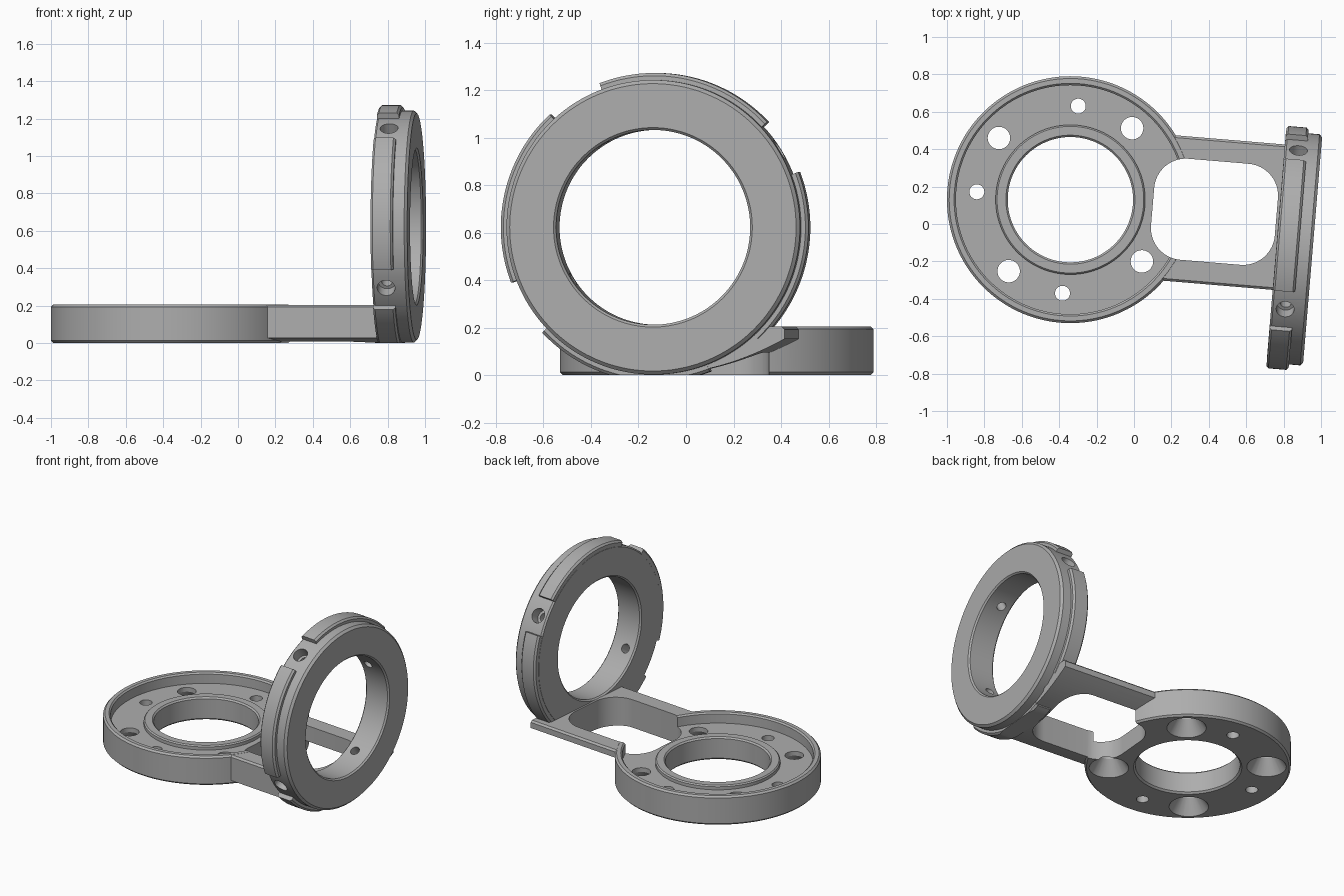
import bpy, bmesh
from math import cos, sin, pi, radians
from mathutils import Matrix, Vector

if "Cube" in bpy.data.objects:
    bpy.data.objects.remove(bpy.data.objects["Cube"])

# Single flat metal colour
metal = bpy.data.materials.new("grey_metal")
metal.use_nodes = True
COLOUR = (0.42, 0.42, 0.42, 1)
metal.diffuse_color = COLOUR
metal.node_tree.nodes["Principled BSDF"].inputs["Base Color"].default_value = COLOUR

# The base disc sits at the local origin; the whole bracket is turned slightly
PLACE = Matrix.Translation((-0.34, 0.13, 0)) @ Matrix.Rotation(radians(-4.8), 4, "Z")
# Lathe axis z becomes local x for the upright ring
RING = Matrix.Translation((1.118, -0.16, 0.622)) @ Matrix(
    ((0, 0, 1, 0), (1, 0, 0, 0), (0, 1, 0, 0), (0, 0, 0, 1)))


def finish(name, bm, matrix=Matrix()):
    bmesh.ops.recalc_face_normals(bm, faces=bm.faces)
    mesh = bpy.data.meshes.new(name)
    bm.to_mesh(mesh)
    bm.free()
    mesh.transform(PLACE @ matrix)
    mesh.materials.append(metal)
    obj = bpy.data.objects.new(name, mesh)
    bpy.context.collection.objects.link(obj)
    return obj


def lathe(name, profile, start=0, end=360, matrix=Matrix()):
    """Revolve a closed (radius, height) profile; partial turns get end caps."""
    bm = bmesh.new()
    full = end - start == 360
    steps = 144 if full else 32
    rings = []
    for i in range(steps if full else steps + 1):
        a = radians(start + (end - start) * i / steps)
        rings.append([bm.verts.new((r * cos(a), r * sin(a), z)) for r, z in profile])
    n = len(profile)
    for i in range(steps):
        a, b = rings[i], rings[(i + 1) % len(rings)]
        for j in range(n):
            k = (j + 1) % n
            bm.faces.new((a[j], b[j], b[k], a[k]))
    if not full:
        bm.faces.new(rings[0])
        bm.faces.new(rings[-1])
    return finish(name, bm, matrix)


def prism(name, points, direction):
    bm = bmesh.new()
    face = bm.faces.new([bm.verts.new(p) for p in points])
    out = bmesh.ops.extrude_face_region(bm, geom=[face])["geom"]
    bmesh.ops.translate(bm, vec=Vector(direction),
                        verts=[v for v in out if isinstance(v, bmesh.types.BMVert)])
    return finish(name, bm)


def cone(name, r1, r2, depth, matrix):
    bm = bmesh.new()
    bmesh.ops.create_cone(bm, cap_ends=True, segments=40, radius1=r1, radius2=r2, depth=depth)
    return finish(name, bm, matrix)


def combine(target, tool, operation="DIFFERENCE"):
    mod = target.modifiers.new("cut", "BOOLEAN")
    mod.operation, mod.solver, mod.object = operation, "EXACT", tool
    bpy.context.view_layer.objects.active = target
    bpy.ops.object.modifier_apply(modifier=mod.name)
    bpy.data.objects.remove(tool)


# Base disc with rim, recessed floor, low hub and bore
base = lathe("base_disc_and_arm", [
    (0.335, 0.012), (0.347, 0), (0.648, 0), (0.66, 0.012), (0.66, 0.193), (0.648, 0.205),
    (0.622, 0.205), (0.612, 0.195), (0.612, 0.13), (0.40, 0.13), (0.40, 0.152),
    (0.392, 0.16), (0.345, 0.16), (0.335, 0.15)])

# Arm: flat top, underside curving up away from the ring's lowest line
half = 0.39
section = [(-half, 0.192), (-half + 0.012, 0.204), (half - 0.012, 0.204), (half, 0.192)]
for i in range(25):
    y = half - 2 * half * i / 24
    section.append((y, 0.001 + 0.5 * (y + 0.16) ** 2))
arm = prism("arm", [(0.45, y, z) for y, z in section], (0.785, 0, 0))
combine(arm, cone("recess_cutter", 0.63, 0.63, 0.4, Matrix.Translation((0, 0, 0.325))))
combine(base, arm, "UNION")

# Rounded window through the arm
corner = 0.17
window = []
for q, (cx, cy) in enumerate([(0.935, 0.101), (0.611, 0.101), (0.611, -0.101), (0.935, -0.101)]):
    for i in range(13):
        a = (q + i / 12) * pi / 2
        window.append((cx + corner * cos(a), cy + corner * sin(a), -0.1))
combine(base, prism("window_cutter", window, (0, 0, 0.5)))

# Screw holes: countersunk large ones on the diagonals, small ones between
for q in range(4):
    a = radians(45 + 90 * q + 87)
    spot = Matrix.Translation((0.505 * cos(radians(45 + 90 * q)) * 1.0,
                               0.505 * sin(radians(45 + 90 * q)), 0))
    a = radians(90 * q)
    large = Matrix.Rotation(radians(9), 4, "Z") @ spot
    combine(base, cone("hole_cutter", 0.06, 0.06, 0.6, large))
    combine(base, cone("countersink", 0.14, 0.06, 0.12, large @ Matrix.Translation((0, 0, 0.04))))
    if q:
        small = Matrix.Translation((0.502 * cos(a), 0.502 * sin(a), 0))
        combine(base, cone("hole_cutter", 0.04, 0.04, 0.6, small))

# Upright ring with chamfered front face
ring = lathe("upright_ring", [
    (0.41, 0.01), (0.42, 0), (0.61, 0), (0.62, 0.01), (0.62, 0.18),
    (0.605, 0.195), (0.42, 0.195), (0.41, 0.185)], matrix=RING)

# Raised flange segments between four notches
for q in range(4):
    segment = lathe("flange_segment", [
        (0.58, 0.001), (0.638, 0.001), (0.65, 0.012), (0.65, 0.108), (0.638, 0.12), (0.58, 0.12)],
        43 + 90 * q, 111 + 90 * q, RING)
    combine(ring, segment, "UNION")

# Radial holes in the notches
for q in range(4):
    turn = Matrix.Rotation(radians(32 + 90 * q), 4, "Z")
    lay = Matrix.Translation((0.53, 0, 0.075)) @ Matrix.Rotation(pi / 2, 4, "Y")
    combine(ring, cone("radial_cutter", 0.03, 0.03, 0.4, RING @ turn @ lay))
    mouth = Matrix.Translation((0.63, 0, 0.075)) @ Matrix.Rotation(pi / 2, 4, "Y")
    combine(ring, cone("mouth_cutter", 0.048, 0.048, 0.16, RING @ turn @ mouth))

# Trim the lowest flange flat with the ground
floor = [(0.5, -1, -0.3), (1.6, -1, -0.3), (1.6, 1, -0.3), (0.5, 1, -0.3)]
combine(ring, prism("floor_cutter", floor, (0, 0, 0.3)))

# Smooth the curved walls, keep edges crisp
for obj in (base, ring):
    bpy.ops.object.select_all(action="DESELECT")
    obj.select_set(True)
    bpy.context.view_layer.objects.active = obj
    bpy.ops.object.shade_smooth_by_angle(angle=radians(30))
